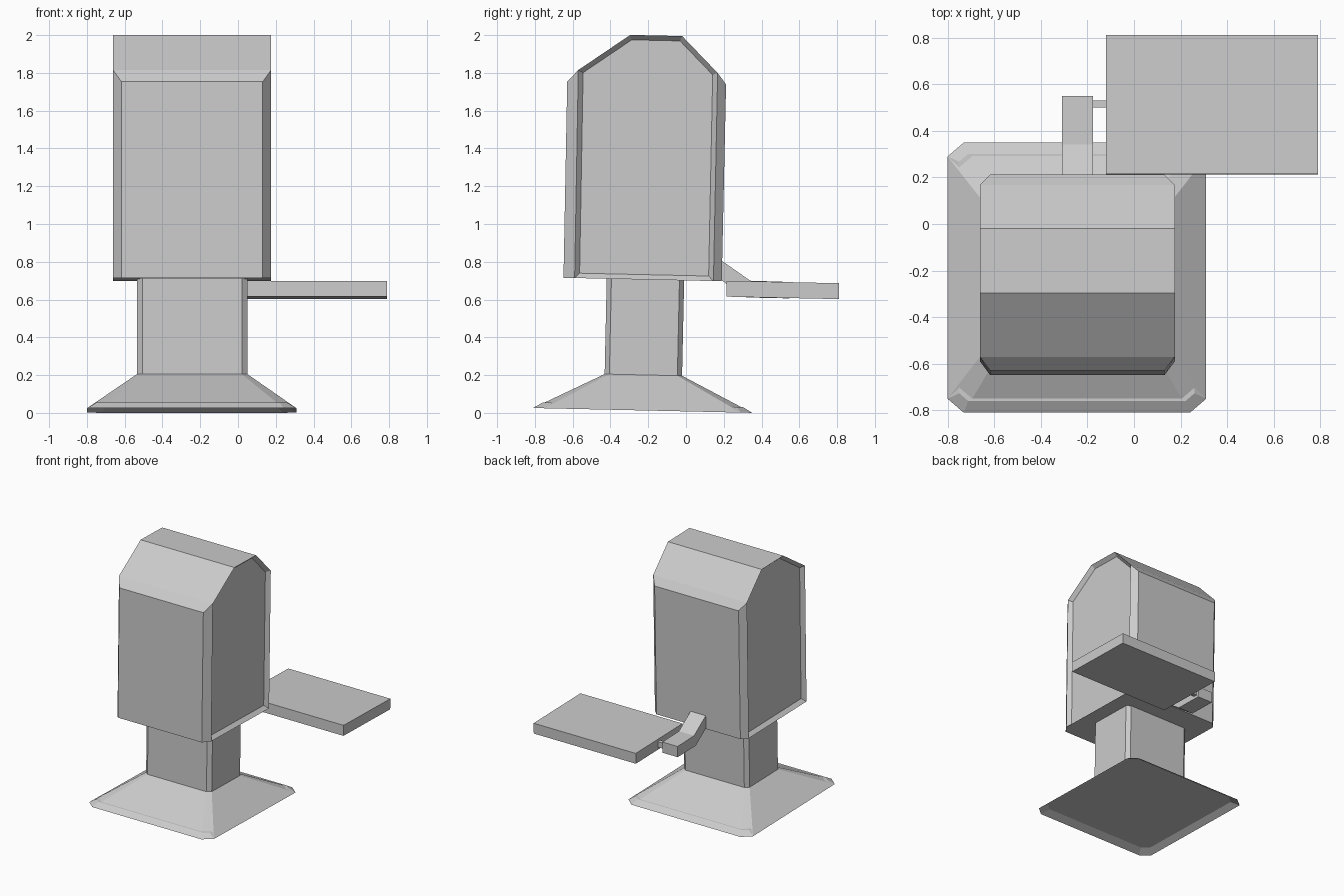
import bpy, bmesh, math
from mathutils import Matrix

if "Cube" in bpy.data.objects:
    bpy.data.objects.remove(bpy.data.objects["Cube"])

# The whole model leans slightly about the x axis
TILT = Matrix.Translation((0, 0, 0.008)) @ Matrix.Rotation(-math.asin(0.022), 4, 'X')
CX = -0.243


def finish(bm, name):
    bmesh.ops.recalc_face_normals(bm, faces=bm.faces)
    bm.transform(TILT)
    me = bpy.data.meshes.new(name)
    bm.to_mesh(me)
    bm.free()
    ob = bpy.data.objects.new(name, me)
    bpy.context.collection.objects.link(ob)
    return ob


def recess(bm, face, rim, depth):
    """Inset a face and push the inner panel inward."""
    n = face.normal.copy()
    bmesh.ops.inset_region(bm, faces=[face], thickness=rim, use_even_offset=True)
    bmesh.ops.translate(bm, verts=face.verts[:], vec=-n * depth)


def ring(bm, x0, x1, y0, y1, cx, cy, z):
    """Rectangle with cut corners."""
    pts = [(x0 + cx, y0), (x1 - cx, y0), (x1, y0 + cy), (x1, y1 - cy),
           (x1 - cx, y1), (x0 + cx, y1), (x0, y1 - cy), (x0, y0 + cy)]
    return [bm.verts.new((x, y, z)) for x, y in pts]


def extrude_x(name, profile, x0, x1):
    """Prism from a (y, z) profile."""
    bm = bmesh.new()
    a, b = [[bm.verts.new((x, y, z)) for y, z in profile] for x in (x0, x1)]
    bm.faces.new(a)
    bm.faces.new(b[::-1])
    for i in range(len(a)):
        j = (i + 1) % len(a)
        bm.faces.new((a[i], a[j], b[j], b[i]))
    return finish(bm, name)


def box(name, x0, x1, y0, y1, z0, z1):
    return extrude_x(name, [(y0, z0), (y1, z0), (y1, z1), (y0, z1)], x0, x1)


# Flared foot and post in one lofted shell, hollowed underneath
bm = bmesh.new()
rings = [ring(bm, -0.80, 0.31, -0.81, 0.35, 0.07, 0.06, 0.0),
         ring(bm, -0.535, 0.05, -0.435, -0.025, 0.03, 0.025, 0.188),
         ring(bm, -0.535, 0.05, -0.435, -0.025, 0.03, 0.025, 0.70)]
for a, b in zip(rings, rings[1:]):
    for i in range(8):
        j = (i + 1) % 8
        bm.faces.new((a[i], a[j], b[j], b[i]))
bottom = bm.faces.new(rings[0][::-1])
bm.normal_update()
recess(bm, bottom, 0.05, 0.03)
finish(bm, "post_and_foot")

# Box body: side outline plus narrower front and back panels
SIDE = [(-0.605, 0.693), (-0.61, 1.794), (-0.339, 1.986),
        (-0.064, 1.986), (0.128, 1.795), (0.13, 0.693)]
FRONT = [(-0.664, 0.693), (-0.667, 1.731)]
BACK = [(0.174, 0.693), (0.174, 1.735)]
bm = bmesh.new()


def row(pts, half):
    return [[bm.verts.new((CX + s * half, y, z)) for y, z in pts] for s in (-1, 1)]


left, right = row(SIDE, 0.418)
fl, fr = row(FRONT, 0.374)
bl, br = row(BACK, 0.374)
panels = [bm.faces.new(left), bm.faces.new(right[::-1])]
for i in (1, 2, 3):                                     # roof
    bm.faces.new((left[i], right[i], right[i + 1], left[i + 1]))
for (pl, pr), lo, hi in (((fl, fr), 0, 1), ((bl, br), 5, 4)):
    bm.faces.new((pl[0], pr[0], pr[1], pl[1]))          # front / back panel
    bm.faces.new((pl[1], pr[1], right[hi], left[hi]))   # eave strip
    for p, s in ((pl, left), (pr, right)):              # corner cuts
        bm.faces.new((p[0], p[1], s[hi], s[lo]))
bm.faces.new((left[0], fl[0], fr[0], right[0], right[5], br[0], bl[0], left[5]))
bmesh.ops.recalc_face_normals(bm, faces=bm.faces)
for f in panels:
    recess(bm, f, 0.026, 0.03)
finish(bm, "box_body")

# Bent arm, hinge pin and flat flag on the back
extrude_x("arm", [(0.174, 0.80), (0.325, 0.699), (0.535, 0.697), (0.535, 0.610),
                  (0.305, 0.610), (0.174, 0.697)], -0.31, -0.175)
box("hinge_pin", -0.175, -0.12, 0.486, 0.516, 0.632, 0.677)
box("flag", -0.12, 0.79, 0.20, 0.796, 0.612, 0.696)
